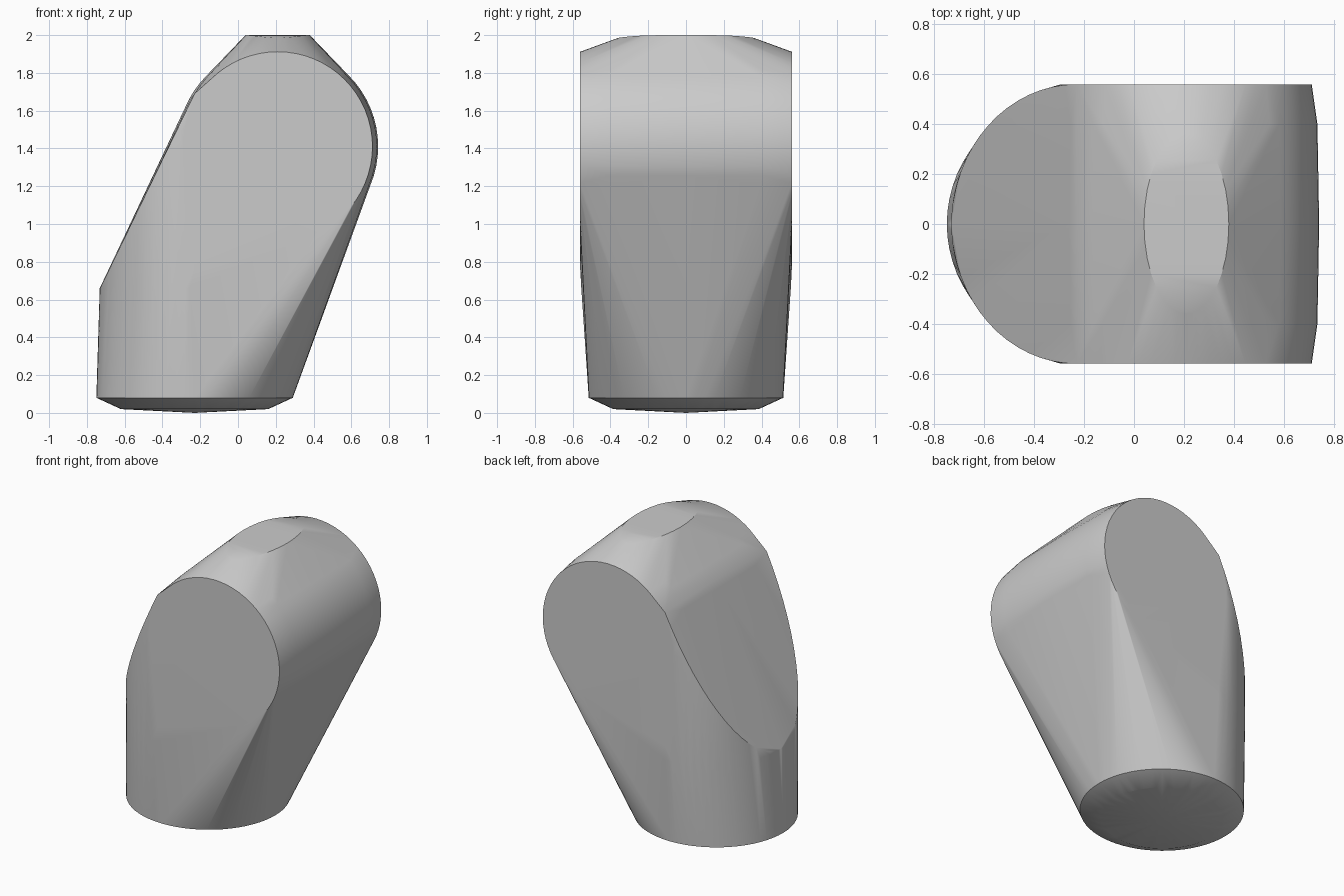
import bpy, bmesh
from math import sin, cos, pi, radians

cube = bpy.data.objects.get("Cube")
if cube:
    bpy.data.objects.remove(cube, do_unlink=True)

# Plain grey material
grey = bpy.data.materials.new("plain grey")
grey.use_nodes = True
colour = (0.6, 0.6, 0.6, 1)
grey.diffuse_color = colour
grey.node_tree.nodes["Principled BSDF"].inputs["Base Color"].default_value = colour

SEG = 64
FOOT_X = -0.23
HEAD_X, HEAD_Z = 0.21, 1.41
WIDTH = 0.56


def angles(start=0, sweep=2 * pi, n=SEG):
    return [start + sweep * i / n for i in range(n)]


def flat_ring(x, z, rx, ry, start=0, sweep=2 * pi):
    return [(x + rx * cos(a), ry * sin(a), z) for a in angles(start, sweep)]


def barrel_ring(y, r):
    return [(HEAD_X + r * cos(a), y, HEAD_Z + r * sin(a)) for a in angles()]


points = []

# Foot: shallow domed underside and round rim
points += [(FOOT_X, 0, 0)]
points += flat_ring(FOOT_X, 0.02, 0.39, 0.385)
points += flat_ring(FOOT_X, 0.08, 0.52, 0.515)

# Lower sleeve: upright half cylinder on the left
points += flat_ring(FOOT_X, 0.66, 0.502, 0.555, pi / 2, pi)

# Slanted cut through the sleeve, rising to the head
for a in angles(pi / 2, pi, 32) + [1.5 * pi]:
    x = FOOT_X + 0.5 * cos(a)
    points.append((x, WIDTH * sin(a), 0.66 + 2.06 * (x + 0.73)))

# Head: slightly bulged barrel lying across the model
for side in (-1, 1):
    points += barrel_ring(side * WIDTH, 0.502)
    points += barrel_ring(side * 0.4, 0.525)
    points.append((FOOT_X, side * WIDTH, 0.76))
points += barrel_ring(0, 0.532)

# Crown: small oval flat on top
for a in angles(n=32):
    points.append((HEAD_X + 0.17 * cos(a), 0.36 * sin(a), 2 - 0.015 * sin(a) ** 4))

# Skin everything as one solid
bm = bmesh.new()
for p in points:
    bm.verts.new(p)
hull = bmesh.ops.convex_hull(bm, input=bm.verts)
loose = [v for v in bm.verts if not v.link_faces]
bmesh.ops.delete(bm, geom=loose, context="VERTS")
bmesh.ops.remove_doubles(bm, verts=bm.verts, dist=0.002)
bmesh.ops.dissolve_limit(bm, angle_limit=radians(0.5), verts=bm.verts, edges=bm.edges)
bmesh.ops.recalc_face_normals(bm, faces=bm.faces)

mesh = bpy.data.meshes.new("elbow_block")
bm.to_mesh(mesh)
bm.free()
mesh.materials.append(grey)
block = bpy.data.objects.new("elbow_block", mesh)
bpy.context.collection.objects.link(block)

# Soft shading with crisp rims
bpy.ops.object.select_all(action="DESELECT")
block.select_set(True)
bpy.context.view_layer.objects.active = block
bpy.ops.object.shade_smooth_by_angle(angle=radians(30))
weighted = block.modifiers.new("even shading", "WEIGHTED_NORMAL")
weighted.keep_sharp = True
